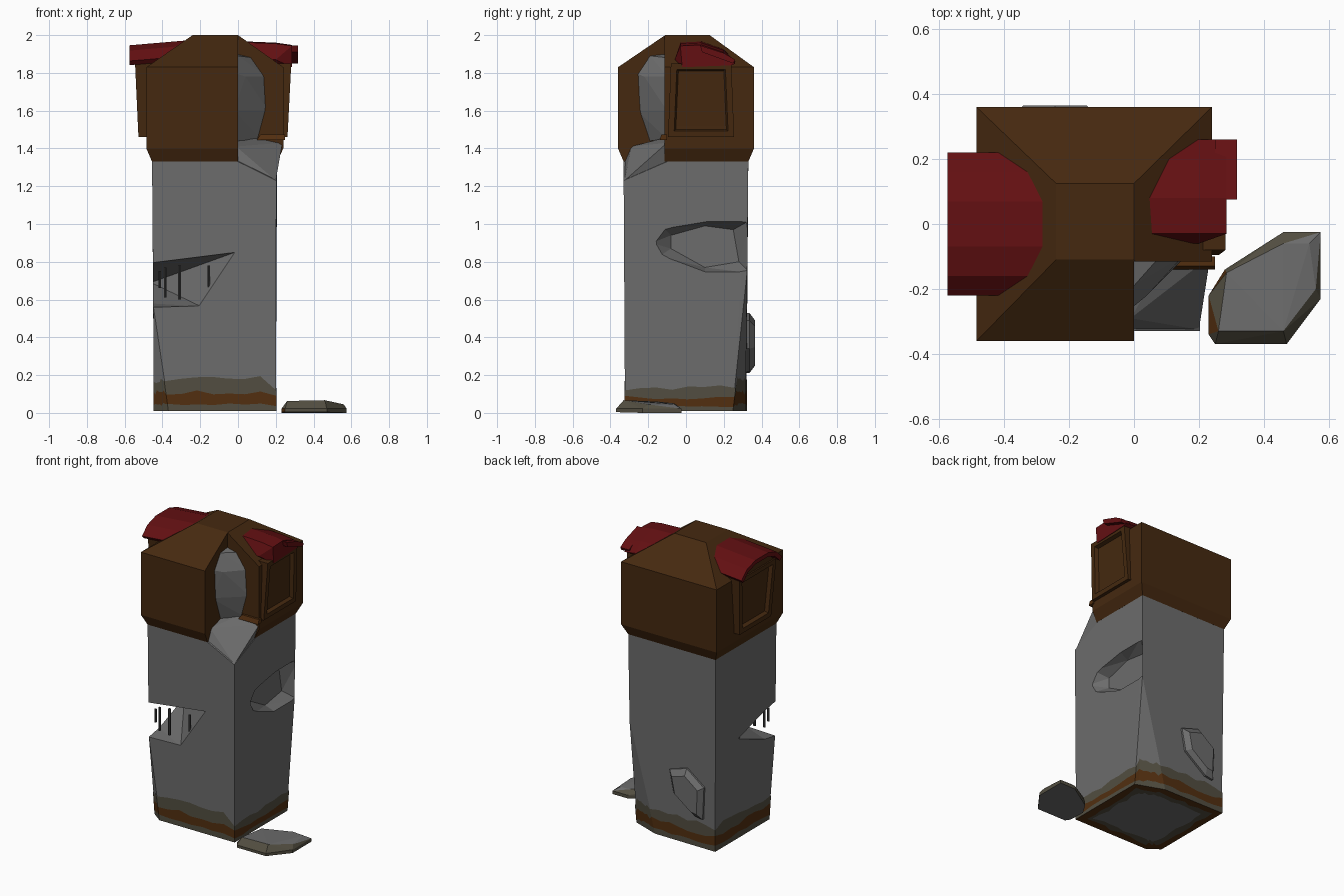
import bpy, bmesh, math, random
from mathutils import Vector

if "Cube" in bpy.data.objects:
    bpy.data.objects.remove(bpy.data.objects["Cube"])
random.seed(4)

def mat(name, rgb):
    m = bpy.data.materials.new(name)
    m.diffuse_color = (*rgb, 1)
    m.use_nodes = True
    m.node_tree.nodes["Principled BSDF"].inputs["Base Color"].default_value = m.diffuse_color
    return m

GREY = mat("concrete grey", (0.15, 0.15, 0.15))
BROWN = mat("dark brown", (0.060, 0.022, 0.005))
RED = mat("dark red", (0.125, 0.005, 0.006))
OLIVE = mat("olive dirt", (0.085, 0.076, 0.052))
RUST = mat("rust brown", (0.085, 0.028, 0.005))
STEEL = mat("dark steel", (0.045, 0.045, 0.045))

def finish(name, bm, *mats):
    me = bpy.data.meshes.new(name)
    bm.to_mesh(me)
    bm.free()
    ob = bpy.data.objects.new(name, me)
    bpy.context.collection.objects.link(ob)
    for m in mats:
        me.materials.append(m)
    return ob

def hull_bm(pts):
    bm = bmesh.new()
    for p in pts:
        bm.verts.new(p)
    bmesh.ops.convex_hull(bm, input=bm.verts[:])
    loose = [v for v in bm.verts if not v.link_faces]
    bmesh.ops.delete(bm, geom=loose, context='VERTS')
    bmesh.ops.dissolve_limit(bm, angle_limit=0.02, verts=bm.verts[:], edges=bm.edges[:])
    bmesh.ops.recalc_face_normals(bm, faces=bm.faces[:])
    return bm

def hull(name, pts, *mats):
    return finish(name, hull_bm(pts), *mats)

def rect(x0, x1, y0, y1, z):
    return [(x, y, z) for x in (x0, x1) for y in (y0, y1)]

def shrink(pts, s):
    cx = sum(p[0] for p in pts) / len(pts)
    cy = sum(p[1] for p in pts) / len(pts)
    return [(cx + (a - cx) * s, cy + (b - cy) * s) for a, b in pts]

def cut(ob, pts):
    c = hull("cutter", pts)
    c.hide_render = True
    m = ob.modifiers.new("cut", 'BOOLEAN')
    m.operation, m.solver, m.object = 'DIFFERENCE', 'EXACT', c
    bpy.context.view_layer.objects.active = ob
    bpy.ops.object.modifier_apply(modifier=m.name)
    bpy.data.objects.remove(c)

# Pillar outline, with two worn corners that widen towards the ground
def outline(z):
    a, b = max(0, 1 - z / 0.57), max(0, 1 - z / 0.75)
    return [(-0.445 + 0.08 * a, -0.323), (0.2, -0.323), (0.2, 0.315 - 0.07 * b),
            (0.2 - 0.19 * b, 0.315), (-0.445, 0.32), (-0.445, -0.323 + 0.06 * a)]

pillar = hull("pillar", [(x, y, 0.012) for x, y in outline(0)]
              + [(-0.449, -0.326, 0.57), (0.203, 0.324, 0.75), (-0.455, -0.33, 1.34), (-0.455, 0.33, 1.34),
                 (0.207, 0.33, 1.34), (0, -0.33, 1.33), (0.207, -0.1, 1.33), (0.203, -0.33, 1.23)], GREY)

# Gouge at the front left corner
cut(pillar, [(-0.55, -0.42, 0.80), (-0.55, -0.42, 0.54), (-0.16, -0.34, 0.785), (-0.01, -0.335, 0.852),
             (-0.2, -0.335, 0.565), (-0.36, -0.24, 0.74), (-0.36, -0.25, 0.64), (-0.18, -0.26, 0.74),
             (-0.46, 0.08, 0.69), (-0.47, -0.2, 0.77), (-0.47, -0.2, 0.58)])
# Gouge at the right side
side = [(-0.18, 0.9), (-0.12, 0.98), (0.12, 1.02), (0.34, 1.02), (0.34, 0.74), (0.1, 0.74), (-0.14, 0.83)]
cut(pillar, [(0.225, y, z) for y, z in side] +
    [(0.135, y, z) for y, z in ((-0.08, 0.94), (-0.08, 0.87), (0.1, 0.99), (0.1, 0.77), (0.25, 0.97), (0.28, 0.8))])

# Reinforcing bars in the front gouge
for x, lo, hi in ((-0.415, 0.66, 0.75), (-0.385, 0.61, 0.77), (-0.31, 0.60, 0.78), (-0.155, 0.65, 0.78)):
    bm = bmesh.new()
    bmesh.ops.create_cone(bm, cap_ends=True, segments=6, radius1=0.008, radius2=0.008, depth=hi - lo)
    ob = finish("reinforcing_bar", bm, STEEL)
    ob.location = (x, -0.3, (lo + hi) / 2)

# Wavy stain bands around the foot, each band one colour
def ring(z_mid, wave, scale, n=7):
    pts = []
    for i in range(6):
        for k in range(n):
            z = z_mid + random.uniform(-wave, wave)
            o = outline(z)
            p = Vector(o[i]).lerp(Vector(o[(i + 1) % 6]), k / n)
            if p.x > 0.195 and wave:
                z *= 0.75
            s = scale + random.uniform(-1, 1) * (0.04 if scale < 0.95 else 0)
            pts.append((-0.12 + (p.x + 0.12) * s, p.y * s, z))
    return pts

rings = [ring(0.009, 0, 0.74), ring(0.009, 0, 0.86), ring(0.009, 0, 1.008), ring(0.045, 0.008, 1.008),
         ring(0.108, 0.014, 1.008), ring(0.175, 0.02, 1.008)]
bm = bmesh.new()
vs = [[bm.verts.new(p) for p in r] for r in rings]
for j, colour in enumerate((0, 1, 0, 1, 0)):
    for i in range(len(vs[0])):
        k = (i + 1) % len(vs[0])
        f = bm.faces.new((vs[j][i], vs[j][k], vs[j + 1][k], vs[j + 1][i]))
        f.material_index = colour
finish("foot_stain", bm, OLIVE, RUST)

# Raised patch on the back
patch = [(-0.11, 0.49), (-0.24, 0.53), (-0.37, 0.43), (-0.36, 0.21), (-0.3, 0.22), (-0.14, 0.34)]
hull("back_patch", [(x, 0.3, z) for x, z in patch] + [(x, 0.335, z) for x, z in patch]
     + [(x, 0.365, z) for x, z in shrink(patch, 0.75)], GREY)

# Cap with hipped roof and a broken front right corner
cap = hull("cap", rect(-0.455, 0.207, -0.33, 0.33, 1.33) + rect(-0.485, 0.24, -0.36, 0.36, 1.40)
           + rect(-0.485, 0.24, -0.36, 0.36, 1.83) + rect(-0.24, 0, -0.11, 0.125, 2.0), BROWN)
cut(cap, rect(0, 0.5, -0.6, -0.115, 1.2) + rect(0, 0.5, -0.6, -0.115, 2.2))

# Exposed concrete in the broken corner
hull("exposed_core", [(-0.02, -0.27, 1.8), (-0.02, -0.26, 1.6), (0, -0.19, 1.44), (0, -0.19, 1.89), (0, -0.1, 1.9),
                      (0.08, -0.1, 1.88), (0.15, -0.1, 1.78), (0.16, -0.1, 1.6), (0.12, -0.1, 1.45),
                      (0.04, -0.22, 1.78), (0.04, -0.2, 1.6)], GREY)
hull("broken_shoulder", [(0, -0.325, 1.325), (0.2, -0.1, 1.32), (0.2, -0.325, 1.23), (-0.01, -0.29, 1.41),
                         (0, -0.1, 1.46), (0.235, -0.1, 1.43), (0.1, -0.1, 1.46), (0.11, -0.23, 1.36)], GREY)
hull("broken_ledge", rect(0.1, 0.25, -0.14, -0.1, 1.445) + rect(0.12, 0.25, -0.13, -0.1, 1.475), RUST)

# Framed side panels with recessed centres
def frame(name, s, xin, xlow, xtop, cy, lo, hi):
    pts = []
    for x0, x1 in ((xin, xin), (xlow, xtop)):
        pts += [(x0, cy - lo, 1.46), (x0, cy + lo, 1.46), (x1, cy - hi, 1.85), (x1, cy + hi, 1.85)]
    bm = hull_bm(pts)
    f = max(bm.faces, key=lambda q: q.normal.x * s)
    bmesh.ops.inset_region(bm, faces=[f], thickness=0.045, depth=0)
    bmesh.ops.inset_region(bm, faces=[f], thickness=0.012, depth=-0.025)
    finish(name, bm, BROWN)

frame("left_frame", -1, -0.42, -0.527, -0.545, 0, 0.17, 0.2)
frame("right_frame", 1, 0.18, 0.262, 0.282, 0.08, 0.175, 0.16)

# Left awning: arched shell over a brown filler
arch = [(-0.22, 1.855), (-0.16, 1.91), (-0.07, 1.938), (0.07, 1.938), (0.16, 1.91), (0.22, 1.855)]
bm = bmesh.new()
rows = [[bm.verts.new((x, y, z + dz)) for y, z in arch] for x, dz in ((-0.575, 0.008), (-0.2, 0.04))]
for i in range(5):
    bm.faces.new((rows[0][i], rows[0][i + 1], rows[1][i + 1], rows[1][i]))
bmesh.ops.recalc_face_normals(bm, faces=bm.faces[:])
awning = finish("left_awning", bm, RED)
sol = awning.modifiers.new("thickness", 'SOLIDIFY')
sol.thickness, sol.offset = 0.03, -1 if awning.data.polygons[2].normal.z > 0 else 1
hull("left_awning_filler", [(x, y * 0.88, z - 0.015) for x in (-0.535, -0.35) for y, z in arch], BROWN)

# Right awning: broken at its front edge
broken = [(-0.06, 1.87), (-0.03, 1.955), (0.08, 1.96), (0.2, 1.92), (0.26, 1.86)]
hull("right_awning", [(x, y, z + dz) for x, dz in ((0.0, 0.008), (0.2, 0)) for y, z in broken]
     + [(0.285, y, z - 0.012) for y, z in broken[1:]] + [(0.285, -0.02, 1.83), (0.285, 0.24, 1.84), (0.1, 0.24, 1.84)], RED)
hull("right_awning_tip", [(x, y, z) for x in (0.25, 0.317) for y, z in
                          ((0.075, 1.945), (0.085, 1.91), (0.2, 1.905), (0.25, 1.85), (0.26, 1.87))], RED)

# Fallen chunk on the ground, grey on top and dirty on its flanks
foot = [(0.23, -0.22), (0.28, -0.14), (0.46, -0.025), (0.575, -0.025), (0.575, -0.23), (0.47, -0.37),
        (0.25, -0.37), (0.23, -0.34)]
chunk = hull("fallen_chunk", [(x, y, 0.0 if y > -0.3 else 0.004) for x, y in foot] + [(x, y, 0.022) for x, y in foot]
             + [(0.285, -0.15, 0.06), (0.46, -0.06, 0.05), (0.54, -0.06, 0.045), (0.56, -0.2, 0.045),
                (0.46, -0.33, 0.067), (0.26, -0.33, 0.063)], GREY, OLIVE, RUST)
for p in chunk.data.polygons:
    p.material_index = 0 if p.normal.z > 0.85 or p.normal.z < -0.5 else (2 if p.normal.x < -0.7 else 1)
